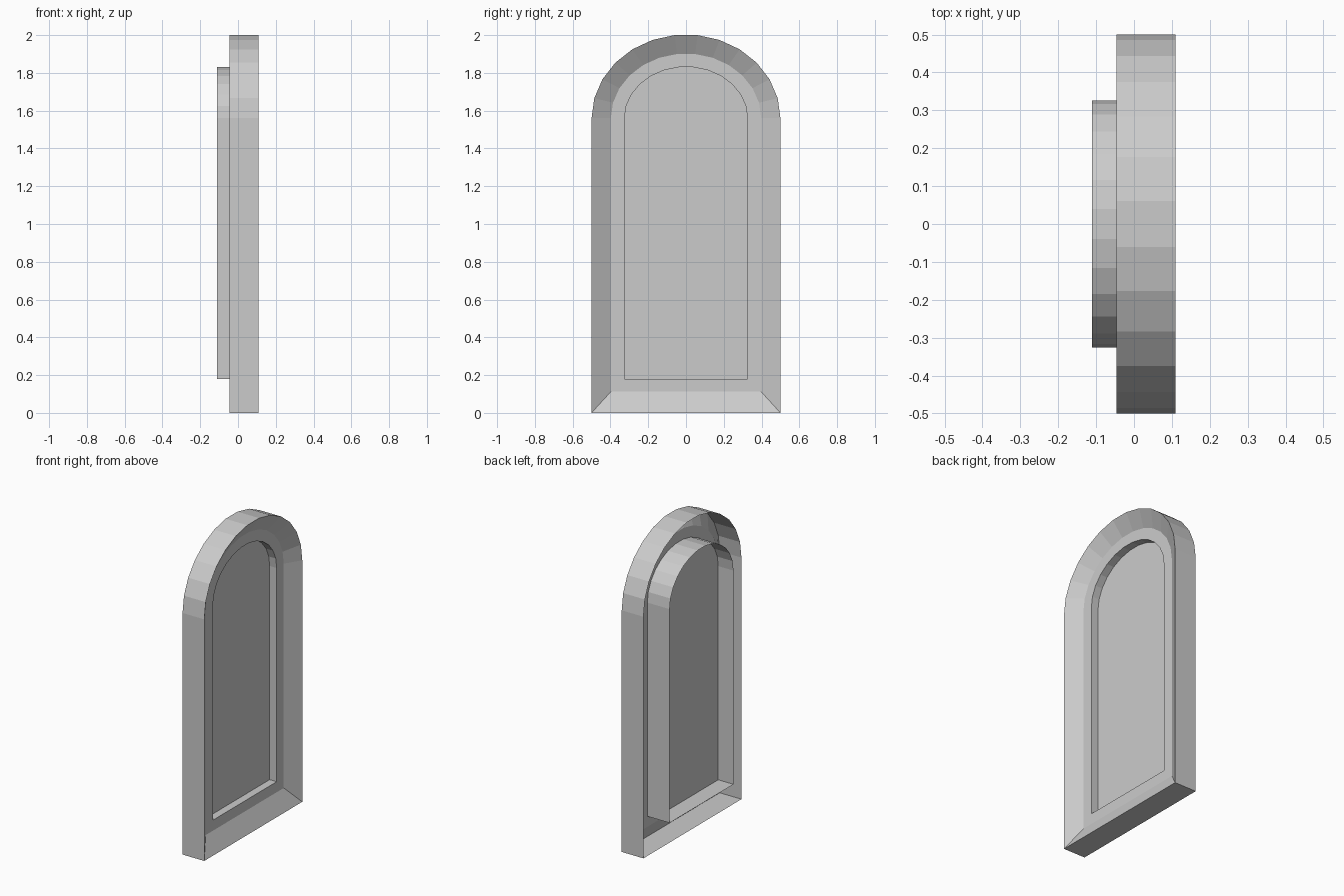
import bpy
import bmesh
import math

cube = bpy.data.objects.get("Cube")
if cube:
    bpy.data.objects.remove(cube, do_unlink=True)

SPRING = 1.56      # height where the arch begins
SEGMENTS = 13      # flat facets around the arch

grey = bpy.data.materials.new("plain_grey")
grey.use_nodes = True
grey.diffuse_color = (0.6, 0.6, 0.6, 1)
grey.node_tree.nodes["Principled BSDF"].inputs["Base Color"].default_value = grey.diffuse_color


def arch(bm, x, half_width, bottom, top):
    """Ring of vertices: two bottom corners, then an elliptical arch."""
    points = [(-half_width, bottom), (half_width, bottom)]
    rise = (top - SPRING) / math.sin(math.pi * 6 / SEGMENTS)
    for i in range(SEGMENTS + 1):
        a = math.pi * i / SEGMENTS
        points.append((half_width * math.cos(a), SPRING + rise * math.sin(a)))
    return [bm.verts.new((x, y, z)) for y, z in points]


def shell(name, rings, cap=False):
    """Thin open shell lofted through arch rings, optionally closed at the end."""
    bm = bmesh.new()
    loops = [arch(bm, *ring) for ring in rings]
    for a, b in zip(loops, loops[1:]):
        for i in range(len(a)):
            j = (i + 1) % len(a)
            bm.faces.new((a[i], a[j], b[j], b[i]))
    if cap:
        bm.faces.new(loops[-1])
    mesh = bpy.data.meshes.new(name)
    bm.to_mesh(mesh)
    bm.free()
    mesh.materials.append(grey)
    obj = bpy.data.objects.new(name, mesh)
    bpy.context.collection.objects.link(obj)
    return obj


BACK, FRONT, LEDGE, PANE, TRAY_BACK = -0.046, 0.109, 0.048, -0.002, -0.111
outer = (0.5, 0.0, 2.0)
bevel = (0.398, 0.112, 1.9)
opening = (0.326, 0.18, 1.83)

# Outer wall, sloped inner bevel and flat ledge around the opening
shell("window_frame", [(BACK, *outer), (FRONT, *outer), (LEDGE, *bevel), (LEDGE, *opening)])

# Inner sleeve running from the ledge out through the back
shell("inner_sleeve", [(LEDGE, *opening), (PANE, *opening), (TRAY_BACK, *opening)])

# Flat pane set inside the sleeve
shell("pane", [(PANE, *opening)], cap=True)
